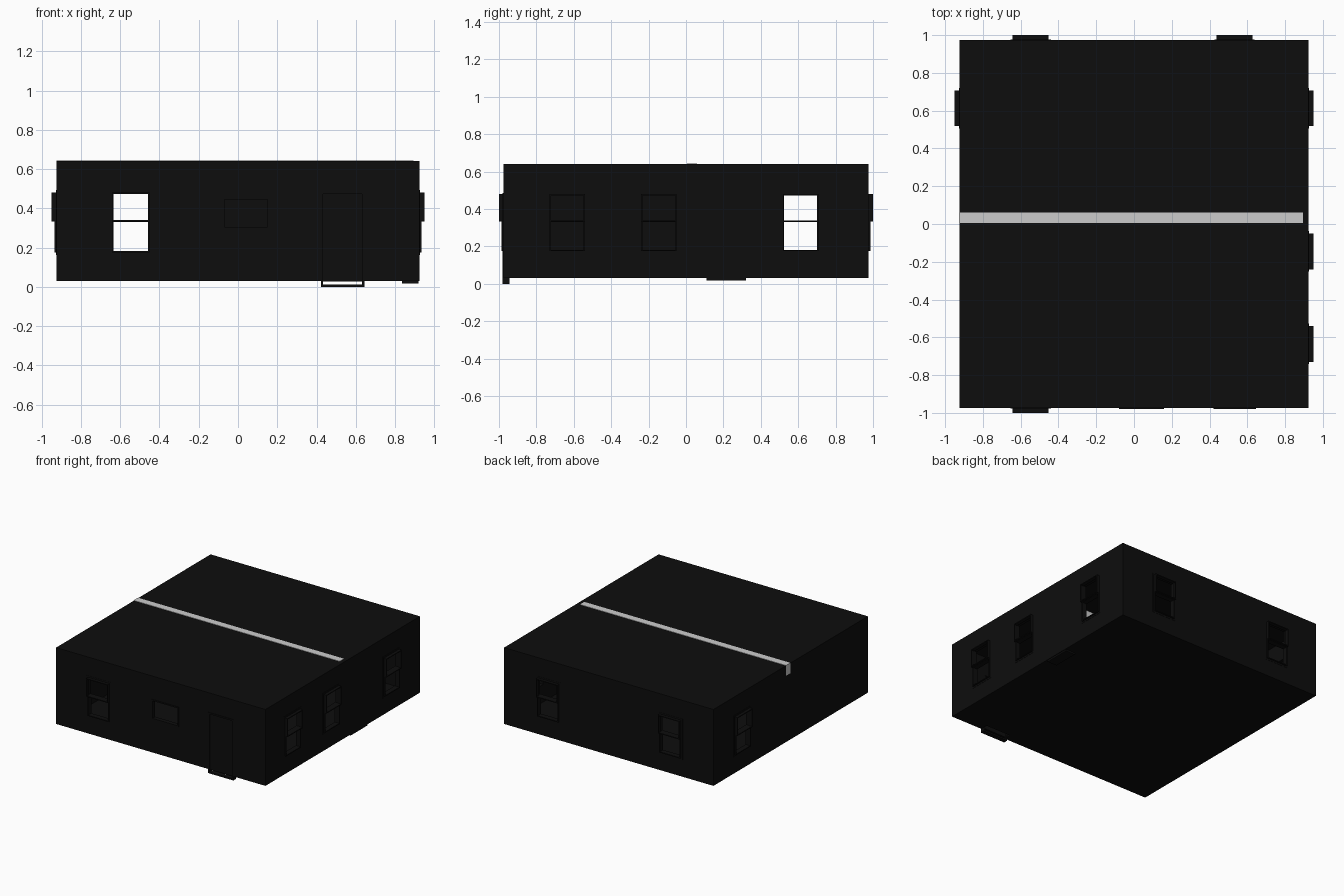
import bpy, bmesh
from mathutils import Vector

if "Cube" in bpy.data.objects:
    bpy.data.objects.remove(bpy.data.objects["Cube"])

HX, HY, Z0, Z1, T = 0.925, 0.975, 0.03, 0.64, 0.03

black = bpy.data.materials.new("black")
black.diffuse_color = (0.004, 0.004, 0.004, 1)
black.use_nodes = True
black.node_tree.nodes["Principled BSDF"].inputs["Base Color"].default_value = black.diffuse_color


def make(name, boxes, mat=black):
    """One object made of axis-aligned boxes given as (low corner, high corner)."""
    bm = bmesh.new()
    for a, b in boxes:
        lo = Vector([min(p, q) for p, q in zip(a, b)])
        hi = Vector([max(p, q) for p, q in zip(a, b)])
        verts = bmesh.ops.create_cube(bm, size=1)["verts"]
        bmesh.ops.scale(bm, vec=hi - lo, verts=verts)
        bmesh.ops.translate(bm, vec=(lo + hi) / 2, verts=verts)
    me = bpy.data.meshes.new(name)
    bm.to_mesh(me)
    bm.free()
    if mat:
        me.materials.append(mat)
    ob = bpy.data.objects.new(name, me)
    bpy.context.collection.objects.link(ob)
    return ob


def on_wall(side, u0, u1, z0, z1, d0, d1):
    """Box on a wall: u along it, z up, d outward from the outer face."""
    if side in ("front", "back"):
        s = -1 if side == "front" else 1
        return (u0, s * (HY + d0), z0), (u1, s * (HY + d1), z1)
    s = 1 if side == "right" else -1
    return (s * (HX + d0), u0, z0), (s * (HX + d1), u1, z1)


def frame(side, u0, u1, z0, z1, bar, d0, d1):
    return [on_wall(side, u0, u0 + bar, z0, z1, d0, d1),
            on_wall(side, u1 - bar, u1, z0, z1, d0, d1),
            on_wall(side, u0 + bar, u1 - bar, z0, z0 + bar, d0, d1),
            on_wall(side, u0 + bar, u1 - bar, z1 - bar, z1, d0, d1)]


def cut(target, box):
    cutter = make("opening_cutter", [box], None)
    cutter.hide_render = True
    mod = target.modifiers.new("opening", "BOOLEAN")
    mod.operation = "DIFFERENCE"
    mod.solver = "EXACT"
    mod.object = cutter
    bpy.context.view_layer.objects.active = target
    bpy.ops.object.modifier_apply(modifier=mod.name)
    bpy.data.objects.remove(cutter)


# Hollow house shell with floor, walls and flat ceiling
shell = make("house_shell", [((-HX, -HY, Z0), (HX, HY, Z1))])
cut(shell, ((-HX + T, -HY + T, Z0 + 0.012), (HX - T, HY - T, Z1 - 0.012)))

# Double-hung windows: upper sash stands further out than the lower one
windows = [("front", -0.547), ("back", -0.547), ("back", 0.532), ("left", 0.613),
           ("right", 0.613), ("right", -0.145), ("right", -0.635)]
for side, u in windows:
    a, b = u - 0.095, u + 0.095
    cut(shell, on_wall(side, a, b, 0.175, 0.48, -0.06, 0.02))
    make(side + "_upper_sash", frame(side, a, b, 0.333, 0.48, 0.007, -0.003, 0.025))
    make(side + "_lower_sash", frame(side, a, b, 0.175, 0.338, 0.007, -T, 0.011))
    make(side + "_window_casing", frame(side, a - 0.012, b + 0.012, 0.163, 0.492, 0.012, -0.001, 0.002))

# Small front window
cut(shell, on_wall("front", -0.08, 0.16, 0.295, 0.455, -0.06, 0.02))
make("small_window_frame", frame("front", -0.08, 0.16, 0.295, 0.455, 0.01, -T, 0.005))

# Front door, its frame reaching below the floor
cut(shell, on_wall("front", 0.422, 0.645, 0.0, 0.485, -0.06, 0.02))
make("door_frame", frame("front", 0.422, 0.645, 0.0, 0.485, 0.012, -T, 0.005))
make("door_panel", [on_wall("front", 0.434, 0.633, 0.027, 0.473, -0.024, -0.004)])

# Shallow block under the floor by the right wall
make("floor_block", [((0.835, 0.11, 0.017), (0.92, 0.32, 0.05))])

# Grey ceiling beam running through the left wall
make("ceiling_beam", [((-HX - 0.001, 0.005, 0.56), (0.895, 0.06, Z1 + 0.003))], None)
